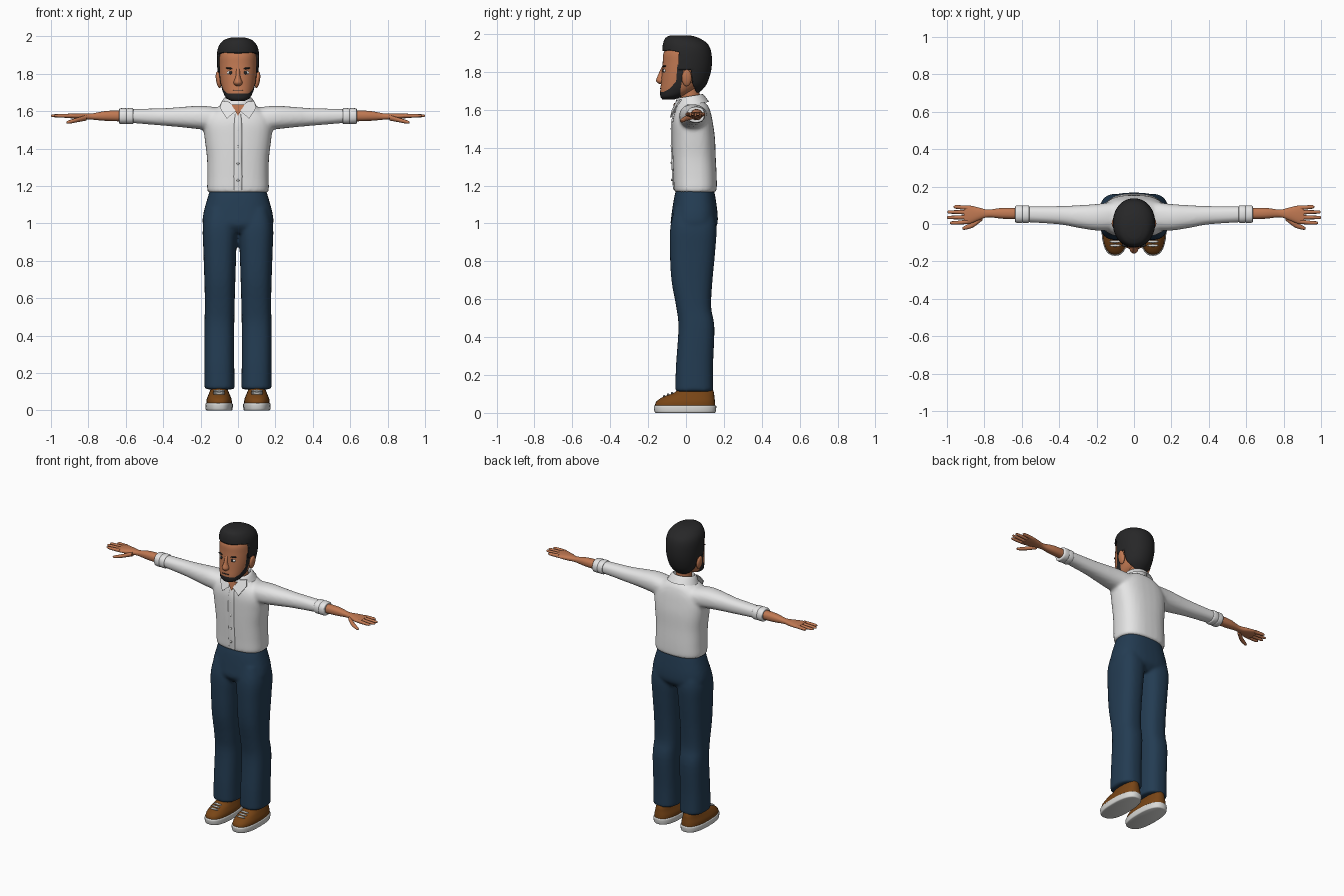
import bpy, bmesh, math
from mathutils import Vector

if "Cube" in bpy.data.objects:
    bpy.data.objects.remove(bpy.data.objects["Cube"], do_unlink=True)


def material(name, r, g, b):
    m = bpy.data.materials.new(name)
    m.use_nodes = True
    m.diffuse_color = (r, g, b, 1)
    m.node_tree.nodes["Principled BSDF"].inputs["Base Color"].default_value = (r, g, b, 1)
    return m


SKIN = material("warm skin", .53, .19, .085)
HAIR = material("black hair", .02, .02, .021)
SHIRT = material("white cotton", .78, .78, .78)
DENIM = material("navy denim", .017, .045, .085)
LEATHER = material("brown leather", .19, .06, .008)
RUBBER = material("pale rubber", .7, .7, .68)
EYE = material("eye white", .75, .72, .7)
SIDES = {"left": 1, "right": -1}


def finish(name, bm, mat):
    bmesh.ops.recalc_face_normals(bm, faces=bm.faces)
    mesh = bpy.data.meshes.new(name)
    bm.to_mesh(mesh)
    bm.free()
    mesh.materials.append(mat)
    obj = bpy.data.objects.new(name, mesh)
    bpy.context.collection.objects.link(obj)
    bpy.ops.object.select_all(action='DESELECT')
    obj.select_set(True)
    bpy.context.view_layer.objects.active = obj
    bpy.ops.object.shade_smooth_by_angle(angle=math.radians(45))
    return obj


def spline(rings, steps=4):
    """Rings blended smoothly through the given ones."""
    out = []
    for i in range(len(rings) - 1):
        a, b, c, d = (Vector(rings[min(max(i + k, 0), len(rings) - 1)]) for k in (-1, 0, 1, 2))
        for s in range(steps):
            t = s / steps
            out.append(b + .5 * t * (c - a + t * (2*a - 5*b + 4*c - d + t * (3*(b - c) + d - a))))
    return out + [Vector(rings[-1])]


def loft(name, rings, mat, axis="z", side=1, power=2.0, seg=32, caps=True, tilt=0):
    """Skin rings of (position, low a, high a, low b, high b) along an axis."""
    bm = bmesh.new()
    loops = []
    for t, a0, a1, b0, b1 in spline([Vector(r) for r in rings]):
        loop = []
        for i in range(seg):
            ang = math.tau * i / seg
            ca, sa = (math.copysign(abs(v) ** (2 / power), v) for v in (math.cos(ang), math.sin(ang)))
            a = (a0 + a1) / 2 + ca * (a1 - a0) / 2
            b = (b0 + b1) / 2 + sa * (b1 - b0) / 2
            co = (a * side, b, t + tilt * b) if axis == "z" else (t * side, a, b)
            loop.append(bm.verts.new(co))
        loops.append(loop)
    for low, high in zip(loops, loops[1:]):
        for i in range(seg):
            j = (i + 1) % seg
            bm.faces.new((low[i], low[j], high[j], high[i]))
    if caps:
        bm.faces.new(loops[0])
        bm.faces.new(loops[-1])
    return finish(name, bm, mat)


def sym(z, r, front, back):
    return (z, -r, r, front, back)


def ellipsoid(name, loc, radii, mat, roll=0):
    bm = bmesh.new()
    bmesh.ops.create_uvsphere(bm, u_segments=16, v_segments=10, radius=1)
    obj = finish(name, bm, mat)
    obj.location, obj.scale, obj.rotation_euler = loc, radii, (0, roll, 0)
    return obj


def plate(name, corners, mat, thick=.008):
    bm = bmesh.new()
    face = bm.faces.new([bm.verts.new(c) for c in corners])
    ext = bmesh.ops.extrude_face_region(bm, geom=[face])
    for v in ext["geom"]:
        if isinstance(v, bmesh.types.BMVert):
            v.co.y += thick
    return finish(name, bm, mat)


def fuse(name, parts):
    """Join overlapping parts into one soft cloth surface."""
    bpy.ops.object.select_all(action='DESELECT')
    for p in parts:
        p.select_set(True)
    bpy.context.view_layer.objects.active = parts[0]
    bpy.ops.object.join()
    obj = parts[0]
    obj.name = name
    m = obj.modifiers.new("merge", 'REMESH')
    m.mode, m.voxel_size, m.use_smooth_shade = 'VOXEL', .01, True
    m = obj.modifiers.new("soften", 'SMOOTH')
    m.factor, m.iterations = .5, 5


def cut_outline(obj, outline, mat=None):
    """Cut a side outline (y, z) into a mesh; colour the inside, or keep only it."""
    bm = bmesh.new()
    bm.from_mesh(obj.data)
    pairs = list(zip(outline, outline[1:] + outline[:1]))
    for (y0, z0), (y1, z1) in pairs:
        bmesh.ops.bisect_plane(bm, geom=bm.verts[:] + bm.edges[:] + bm.faces[:],
                               plane_co=(0, y0, z0), plane_no=(0, z0 - z1, y1 - y0))

    def inside(c):
        hits = [(z0 > c.z) != (z1 > c.z) and c.y < y0 + (c.z - z0) * (y1 - y0) / (z1 - z0)
                for (y0, z0), (y1, z1) in pairs]
        return sum(hits) % 2 == 1

    if mat:
        obj.data.materials.append(mat)
        for f in bm.faces:
            f.material_index = int(inside(f.calc_center_median()))
    else:
        outer = [f for f in bm.faces if not inside(f.calc_center_median())]
        bmesh.ops.delete(bm, geom=outer, context='FACES')
    bm.to_mesh(obj.data)
    bm.free()


# Head with beard
head = loft("head", [sym(1.655, .035, -.125, -.06), sym(1.67, .062, -.135, -.02),
                     sym(1.7, .079, -.136, .04), sym(1.74, .091, -.132, .08),
                     sym(1.79, .099, -.128, .105), sym(1.85, .102, -.123, .118),
                     sym(1.9, .1, -.118, .115), sym(1.94, .085, -.09, .09),
                     sym(1.97, .04, -.05, .05)], SKIN, power=2.2, seg=40)
cut_outline(head, [(-.01, 1.84), (-.045, 1.84), (-.052, 1.75), (-.085, 1.712), (-.115, 1.695),
                   (-.2, 1.695), (-.2, 1.6), (-.02, 1.6), (-.03, 1.7), (-.02, 1.76)], HAIR)

# Hair
hair = loft("hair", [sym(1.69, .06, -.08, .07), sym(1.73, .092, -.11, .106),
                     sym(1.79, .106, -.125, .129), sym(1.85, .112, -.128, .137),
                     sym(1.91, .112, -.125, .132), sym(1.95, .102, -.121, .112),
                     sym(1.98, .076, -.108, .066), sym(1.993, .04, -.08, .02)],
            HAIR, power=2.1, seg=40)
cut_outline(hair, [(-.2, 1.9), (-.2, 2.1), (.3, 2.1), (.3, 1.6), (.06, 1.68), (.035, 1.74),
                   (.028, 1.81), (-.04, 1.81), (-.038, 1.905), (-.09, 1.915)])
rim = hair.modifiers.new("rim", 'SOLIDIFY')
rim.thickness, rim.offset = .012, -1

# Face
loft("nose", [sym(1.735, .012, -.14, -.1), sym(1.752, .024, -.158, -.1),
              sym(1.785, .013, -.147, -.1), sym(1.83, .011, -.126, -.1)], SKIN, seg=16)
ellipsoid("mouth", (0, -.131, 1.712), (.026, .008, .003), HAIR)
for side, s in SIDES.items():
    ellipsoid(side + "_ear", (s * .104, .004, 1.768), (.014, .026, .045), SKIN, s * .15)
    ellipsoid(side + "_eye", (s * .041, -.112, 1.806), (.019, .009, .01), EYE)
    ellipsoid(side + "_pupil", (s * .039, -.119, 1.806), (.009, .005, .01), HAIR)
    ellipsoid(side + "_eyebrow", (s * .043, -.113, 1.829), (.023, .01, .005), HAIR, -s * .12)
loft("neck", [sym(1.56, .06, -.04, .09), sym(1.65, .05, -.03, .075), sym(1.75, .05, -.03, .07)], SKIN)

# Shirt body with sleeves
shirt = [loft("shirt", [sym(1.165, .156, -.056, .152), sym(1.18, .165, -.064, .162),
                        sym(1.25, .164, -.067, .162), sym(1.35, .166, -.071, .157),
                        sym(1.45, .178, -.073, .153), sym(1.53, .184, -.072, .142),
                        sym(1.58, .165, -.062, .132), sym(1.62, .11, -.046, .117),
                        sym(1.645, .07, -.03, .09)], SHIRT, power=2.6)]
for side, s in SIDES.items():
    shirt.append(loft(side + "_sleeve", [
        (.1, -.035, .12, 1.49, 1.62), (.2, -.035, .107, 1.503, 1.629), (.3, -.02, .1, 1.514, 1.623),
        (.4, -.002, .096, 1.523, 1.616), (.58, .01, .094, 1.538, 1.612)], SHIRT, "x", s, 2.3))
    # Rolled cuffs in two folds
    for fold, x in (("inner", .56), ("outer", .595)):
        loft(f"{side}_{fold}_cuff", [
            (x, .015, .09, 1.54, 1.608), (x + .004, .006, .099, 1.531, 1.616),
            (x + .036, .007, .098, 1.532, 1.615), (x + .04, .016, .089, 1.541, 1.606)], SHIRT, "x", s, 2.3)
fuse("shirt", shirt)
loft("button_placket", [sym(1.18, .022, -.068, -.03), sym(1.25, .024, -.074, -.03),
                        sym(1.35, .022, -.077, -.03), sym(1.45, .024, -.08, -.03),
                        sym(1.53, .022, -.079, -.03), sym(1.585, .016, -.067, -.03)],
     SHIRT, power=4)
for i in range(4):
    ellipsoid(f"button_{i + 1}", (0, -.077 + .002 * (i == 0), 1.23 + i * .09), (.007, .004, .007), RUBBER)

# Collar
loft("collar", [sym(1.6, .078, -.045, .095), sym(1.66, .066, -.04, .08), sym(1.668, .071, -.045, .088),
                sym(1.655, .083, -.053, .1), sym(1.622, .1, -.062, .122)],
     SHIRT, caps=False, tilt=.16)
plate("open_neck", [(-.035, -.064, 1.635), (.035, -.064, 1.635), (0, -.074, 1.575)], SKIN)
for side, s in SIDES.items():
    plate(side + "_collar_point", [(s * .012, -.075, 1.6), (s * .06, -.084, 1.56), (s * .098, -.052, 1.62),
                                   (s * .085, -.03, 1.655), (s * .045, -.05, 1.65)], SHIRT)

# Trousers
trousers = [loft("trousers", [sym(1.19, .146, -.048, .145), sym(1.14, .162, -.062, .155),
                              sym(1.05, .186, -.076, .167), sym(.99, .186, -.08, .164),
                              sym(.95, .14, -.05, .13)], DENIM, power=2.5)]
for side, s in SIDES.items():
    trousers.append(loft(side + "_leg", [
        (1.08, .03, .165, -.06, .14), (.98, .004, .188, -.083, .161), (.85, .009, .185, -.085, .154),
        (.7, .014, .18, -.077, .14), (.56, .018, .177, -.052, .133), (.45, .02, .18, -.04, .15),
        (.25, .02, .18, -.053, .143), (.113, .018, .18, -.057, .144)], DENIM, "z", s, 2.5))
fuse("trousers", trousers)

for side, s in SIDES.items():
    # Forearm and hand
    loft(side + "_forearm", [(.58, .025, .085, 1.545, 1.603), (.7, .028, .086, 1.548, 1.602),
                             (.78, .036, .077, 1.555, 1.588), (.83, .02, .088, 1.555, 1.589),
                             (.88, .001, .099, 1.56, 1.588), (.91, .002, .097, 1.565, 1.586)],
         SKIN, "x", s, 2.3)
    for finger, y, tip in (("index", .012, .985), ("middle", .037, 1), ("ring", .062, .998), ("little", .086, .965)):
        drift = (y - .05) * .15
        loft(f"{side}_{finger}_finger", [
            (.89, y - .012, y + .012, 1.564, 1.587), (.95, y - .01 + drift, y + .01 + drift, 1.566, 1.585),
            (tip - .008, y - .008 + drift, y + .008 + drift, 1.569, 1.583),
            (tip, y - .003 + drift, y + .003 + drift, 1.574, 1.579)], SKIN, "x", s, seg=12)
    loft(side + "_thumb", [(.81, .02, .05, 1.55, 1.58), (.86, -.018, .012, 1.541, 1.565),
                           (.905, -.031, -.01, 1.533, 1.551), (.918, -.027, -.019, 1.537, 1.544)],
         SKIN, "x", s, seg=12)

    # Shoe
    loft(side + "_sole", [(0, .034, .166, -.158, .15), (.006, .029, .173, -.166, .157),
                          (.034, .028, .174, -.17, .16), (.04, .034, .168, -.163, .155)],
         RUBBER, "z", s, 2.5)
    loft(side + "_shoe", [(.03, .033, .169, -.164, .154), (.058, .034, .168, -.158, .153),
                          (.085, .044, .158, -.12, .15), (.108, .053, .149, -.06, .147),
                          (.14, .06, .142, -.03, .135)], LEATHER, "z", s, 2.5)
    for i in range(3):
        ellipsoid(f"{side}_lace_{i + 1}", (s * .101, -.115 + i * .021, .089 + i * .008),
                  (.032, .007, .006), RUBBER)
